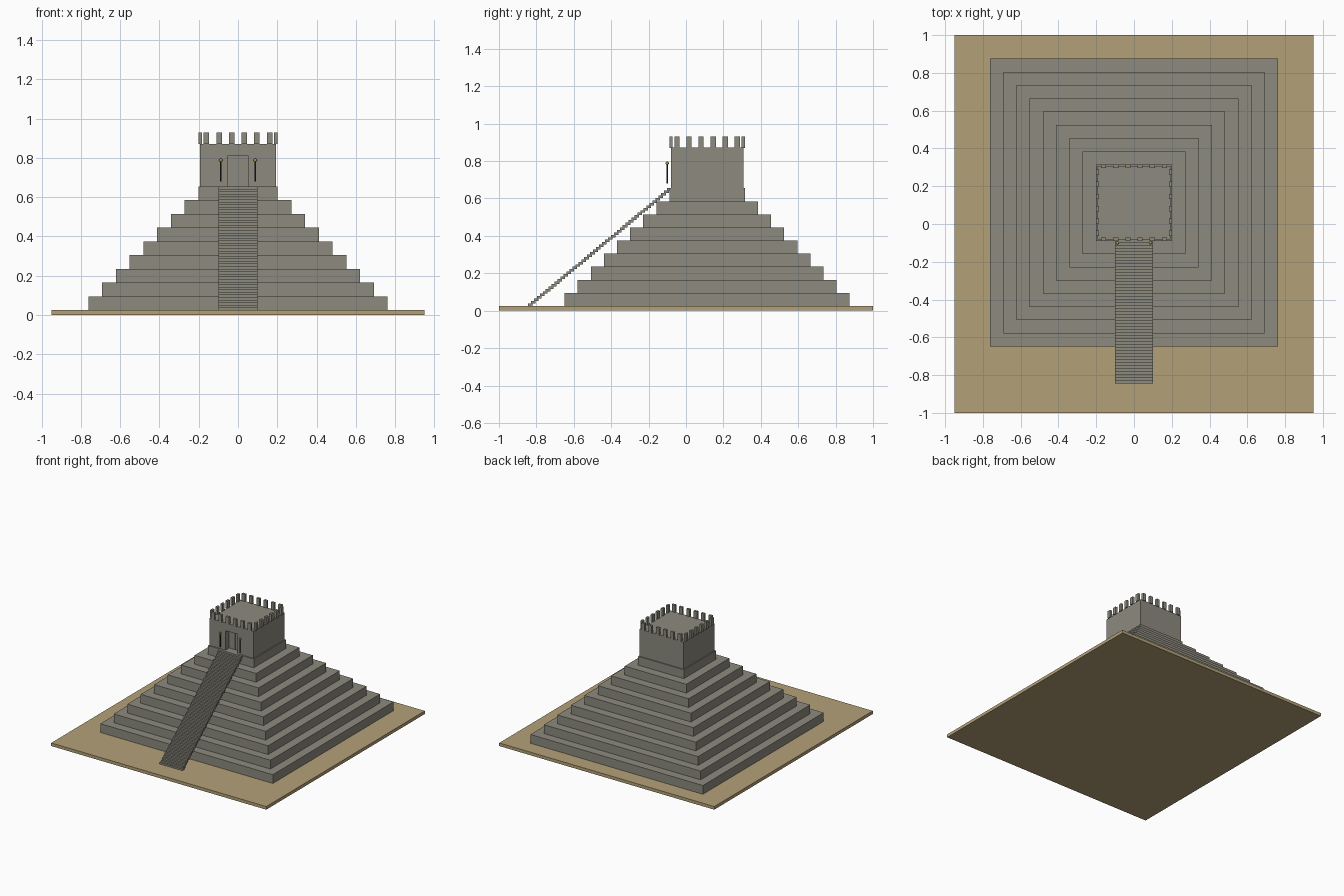
import bpy, bmesh
from mathutils import Matrix, Vector

if "Cube" in bpy.data.objects:
    bpy.data.objects.remove(bpy.data.objects["Cube"])


def material(name, rgb):
    m = bpy.data.materials.new(name)
    m.diffuse_color = (*rgb, 1)
    m.use_nodes = True
    m.node_tree.nodes["Principled BSDF"].inputs["Base Color"].default_value = m.diffuse_color
    return m


stone = material("grey stone", (0.265, 0.255, 0.21))
sand = material("sand", (0.45, 0.355, 0.185))
iron = material("dark iron", (0.03, 0.028, 0.025))
flame = material("dull gold", (0.40, 0.30, 0.08))


def add_box(bm, x0, x1, y0, y1, z0, z1):
    centre = Vector(((x0 + x1) / 2, (y0 + y1) / 2, (z0 + z1) / 2))
    size = Matrix.Diagonal((x1 - x0, y1 - y0, z1 - z0, 1))
    bmesh.ops.create_cube(bm, size=1, matrix=Matrix.Translation(centre) @ size)


def finish(name, bm, mat):
    me = bpy.data.meshes.new(name)
    bm.to_mesh(me)
    bm.free()
    me.materials.append(mat)
    ob = bpy.data.objects.new(name, me)
    bpy.context.collection.objects.link(ob)
    return ob


def boxes(name, mat, items):
    bm = bmesh.new()
    for b in items:
        add_box(bm, *b)
    return finish(name, bm, mat)


CY = 0.113          # pyramid centre in y
Z0, TIER = 0.025, 0.07
TOP = Z0 + 9 * TIER

# Sandy ground slab
boxes("ground_slab", sand, [(-0.95, 0.95, -1, 1, 0, Z0)])

# Nine stepped tiers
for i in range(9):
    h = 0.762 - 0.07 * i
    z = Z0 + TIER * i
    boxes(f"tier_{i + 1}", stone, [(-h, h, CY - h, CY + h, z, z + TIER)])

# Temple with a recessed doorway
W = 0.194
ROOF = 0.872
temple = boxes("temple", stone, [(-W, W, CY - W, CY + W, TOP, ROOF)])
cutter = boxes("doorway_cutter", stone,
               [(-0.053, 0.053, CY - W - 0.05, CY - W + 0.05, TOP - 0.02, 0.81)])
cutter.hide_render = True
cutter.hide_viewport = True
cut = temple.modifiers.new("doorway", "BOOLEAN")
cut.operation = "DIFFERENCE"
cut.solver = "EXACT"
cut.object = cutter

# Double door leaves at the back of the recess
yd = CY - W + 0.05
boxes("door_leaves", stone, [(-0.053, -0.0008, yd - 0.004, yd + 0.002, TOP, 0.81),
                             (0.0008, 0.053, yd - 0.004, yd + 0.002, TOP, 0.81)])

# Battlements: six merlons on each side
merlons = []
for i in range(6):
    c = (i - 2.5) * 0.0645
    for s in (-1, 1):
        a, b = sorted((s * 0.184, s * 0.202))
        merlons.append((c - 0.014, c + 0.014, CY + a, CY + b, ROOF - 0.002, 0.93))
        merlons.append((a, b, CY + c - 0.014, CY + c + 0.014, ROOF - 0.002, 0.93))
boxes("battlements", stone, merlons)

# Long thin staircase
N = 48
y_start, y_end, z_end = -0.845, -0.085, 0.655
tread, rise = (y_end - y_start) / N, (z_end - Z0) / N
boxes("staircase", stone,
      [(-0.1, 0.1, y_start + i * tread, y_start + i * tread + 0.025,
        Z0 + i * rise, Z0 + (i + 1) * rise) for i in range(N)])

# Torches beside the door
for side, x in (("left", -0.088), ("right", 0.088)):
    bm = bmesh.new()
    bmesh.ops.create_cone(bm, cap_ends=True, segments=10, radius1=0.005, radius2=0.005,
                          depth=0.105, matrix=Matrix.Translation((x, -0.1, 0.7325)))
    finish(f"torch_pole_{side}", bm, iron)
    bm = bmesh.new()
    bmesh.ops.create_uvsphere(bm, u_segments=12, v_segments=8, radius=0.009,
                              matrix=Matrix.Translation((x, -0.1, 0.788)))
    finish(f"torch_head_{side}", bm, flame)
